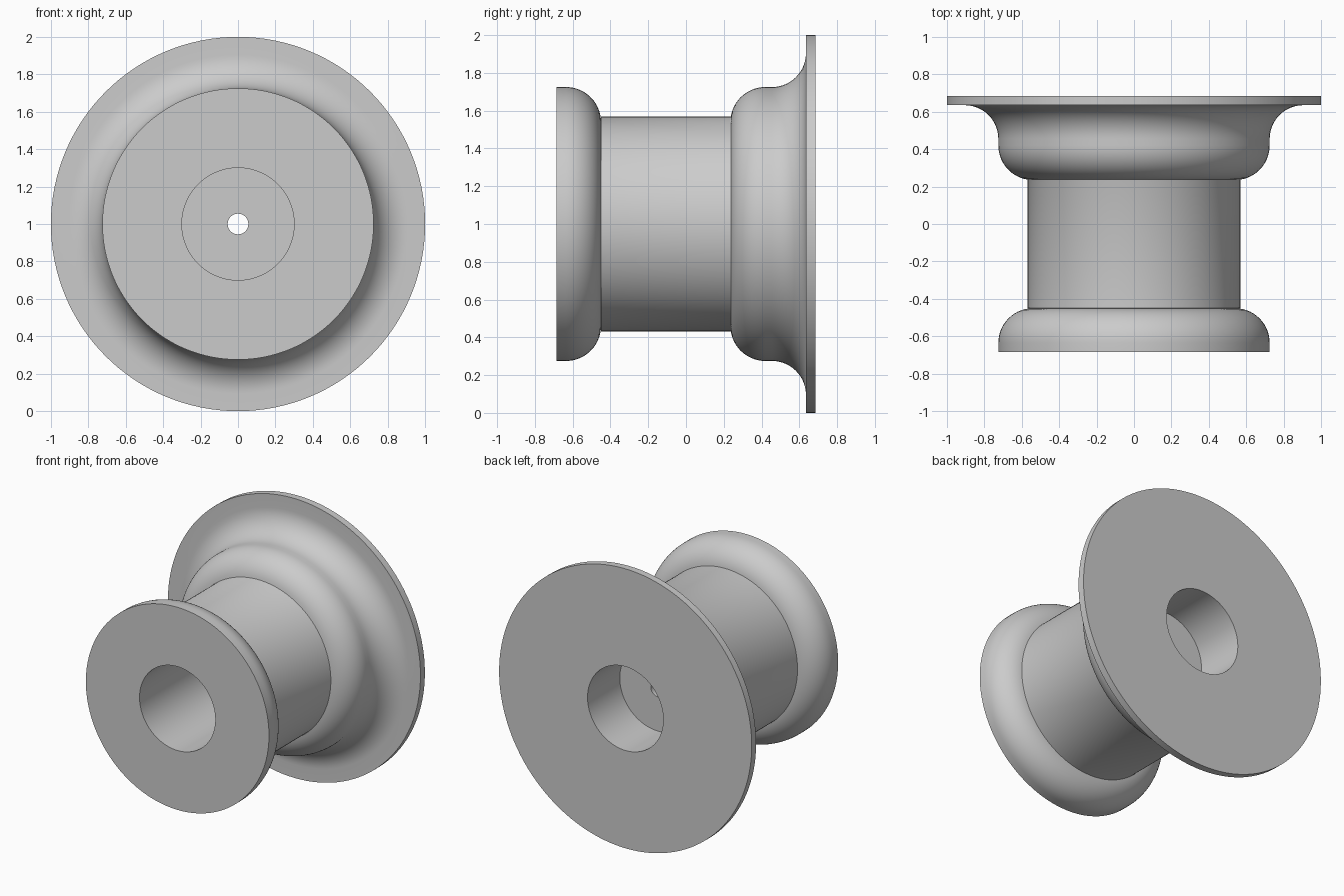
import bpy
import bmesh
from math import sin, cos, pi, radians
from mathutils import Matrix, Vector

if "Cube" in bpy.data.objects:
    bpy.data.objects.remove(bpy.data.objects["Cube"], do_unlink=True)

SEGMENTS = 128
AXIS_HEIGHT = 1.0

grey = bpy.data.materials.new("plain_grey")
grey.use_nodes = True
colour = (0.6, 0.6, 0.6, 1)
grey.diffuse_color = colour
grey.node_tree.nodes["Principled BSDF"].inputs["Base Color"].default_value = colour


def arc(centre, size, start, end, steps=14):
    """Elliptic arc of (y, radius) points, angles in degrees from +y."""
    points = []
    for i in range(steps + 1):
        a = radians(start + (end - start) * i / steps)
        points.append((centre[0] + size[0] * cos(a), centre[1] + size[1] * sin(a)))
    return points


def lathe(name, profile):
    """Revolve a closed (y, radius) profile around the lengthwise axis."""
    bm = bmesh.new()
    rings = []
    for k in range(SEGMENTS):
        a = 2 * pi * k / SEGMENTS
        rings.append([bm.verts.new((r * sin(a), y, r * cos(a))) for y, r in profile])
    n = len(profile)
    for k in range(SEGMENTS):
        here, there = rings[k], rings[(k + 1) % SEGMENTS]
        for i in range(n):
            j = (i + 1) % n
            bm.faces.new((here[i], here[j], there[j], there[i]))
    bmesh.ops.recalc_face_normals(bm, faces=bm.faces)
    bmesh.ops.transform(bm, matrix=Matrix.Translation(Vector((0, 0, AXIS_HEIGHT))), verts=bm.verts)
    mesh = bpy.data.meshes.new(name)
    bm.to_mesh(mesh)
    bm.free()
    mesh.materials.append(grey)
    obj = bpy.data.objects.new(name, mesh)
    bpy.context.collection.objects.link(obj)
    bpy.ops.object.select_all(action="DESELECT")
    obj.select_set(True)
    bpy.context.view_layer.objects.active = obj
    bpy.ops.object.shade_smooth_by_angle(angle=radians(30))
    return obj


# Outer side: rounded front rim, barrel, rounded shoulder, flared back flange
profile = [(-0.685, 0.725)]
profile += arc((-0.635, 0.54), (0.185, 0.185), 90, 0)
profile += [(-0.45, 0.568), (0.235, 0.568)]
profile[-3] = (-0.45, 0.555)
profile.pop(-3)
profile += arc((0.42, 0.54), (0.185, 0.185), 171, 90)
profile += arc((0.455, 0.905), (0.18, 0.18), 270, 360)
profile += [(0.635, 1.0), (0.685, 1.0)]

# Inner side: back bearing pocket, web with axle hole, deep front bore
profile += [(0.685, 0.3), (0.32, 0.3), (0.32, 0.055),
            (0.24, 0.055), (0.24, 0.3), (-0.685, 0.3)]

lathe("flanged_spool", profile)
